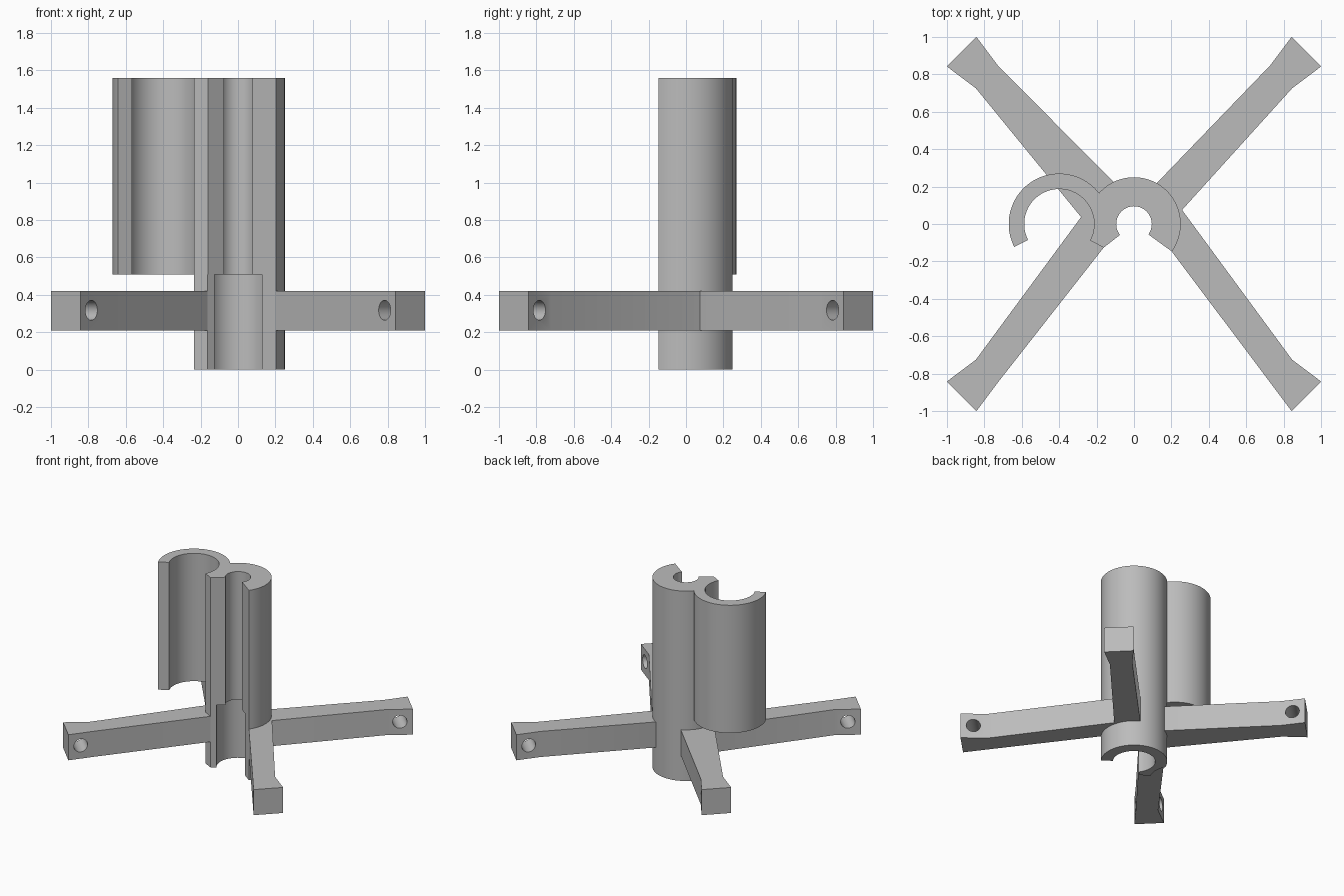
import bpy, bmesh
from math import sin, cos, radians, pi
from mathutils import Vector, Matrix

cube = bpy.data.objects.get("Cube")
if cube:
    bpy.data.objects.remove(cube, do_unlink=True)

grey = bpy.data.materials.new("plain grey")
grey.use_nodes = True
colour = (0.5, 0.5, 0.5, 1)
grey.diffuse_color = colour
grey.node_tree.nodes["Principled BSDF"].inputs["Base Color"].default_value = colour


def arc(cx, radius, start, end):
    """Points on an arc centred on the x axis, angles in degrees."""
    n = max(2, round(abs(end - start) / 6))
    angles = [radians(start + (end - start) * i / n) for i in range(n + 1)]
    return [(cx + radius * cos(a), radius * sin(a)) for a in angles]


def prism(name, outline, bottom, top):
    """Extrude a closed outline upwards."""
    bm = bmesh.new()
    face = bm.faces.new([bm.verts.new((x, y, bottom)) for x, y in outline])
    result = bmesh.ops.extrude_face_region(bm, geom=[face])
    moved = [v for v in result["geom"] if isinstance(v, bmesh.types.BMVert)]
    bmesh.ops.translate(bm, verts=moved, vec=(0, 0, top - bottom))
    bmesh.ops.recalc_face_normals(bm, faces=bm.faces)
    mesh = bpy.data.meshes.new(name)
    bm.to_mesh(mesh)
    bm.free()
    obj = bpy.data.objects.new(name, mesh)
    bpy.context.collection.objects.link(obj)
    mesh.materials.append(grey)
    return obj


def drill(obj, centre, direction, radius, length):
    """Cut a round hole along a direction."""
    bpy.ops.mesh.primitive_cylinder_add(vertices=48, radius=radius, depth=length)
    cutter = bpy.context.object
    turn = Vector(direction).to_track_quat("Z", "Y").to_matrix().to_4x4()
    cutter.matrix_world = Matrix.Translation(centre) @ turn
    cutter.hide_render = True
    cutter.data.materials.append(grey)
    mod = obj.modifiers.new("hole", "BOOLEAN")
    mod.operation, mod.solver, mod.object = "DIFFERENCE", "EXACT", cutter
    bpy.context.view_layer.objects.active = obj
    bpy.ops.object.modifier_apply(modifier=mod.name)
    bpy.data.objects.remove(cutter, do_unlink=True)


# Main tube: open at the front, hollowed on its right by the clip bore
clip_x, clip_bore = -0.4, 0.187
profile = (arc(0, 0.25, -36, 160) + arc(clip_x, clip_bore, 27, -28)
           + [(-0.162, -0.126)] + arc(0, 0.095, 218, -36))
tube = prism("main_tube", profile, 0, 1.56)
drill(tube, (0, 0, 0.205), (0, 0, 1), 0.16, 0.61)

# Side clip
clip = prism("side_clip", arc(clip_x, 0.27, -28, 207) + arc(clip_x, clip_bore, 207, -28), 0.51, 1.56)

# Arms: root points on the tube, then a flared end common to all corners
roots = {
    "back_left_arm": (1, 1, [(0.123, 0.22), (0.1, 0.17), (0.2, 0.04), (0.257, 0.075)]),
    "front_left_arm": (1, -1, [(0.2, -0.145), (0.2, 0.04), (0.257, 0.075)]),
    "back_right_arm": (-1, 1, [(-0.11, 0.225), (-0.1, 0.17), (-0.2, 0), (-0.283, 0.037)]),
    "front_right_arm": (-1, -1, [(-0.162, -0.126), (-0.2, 0), (-0.283, 0.037)]),
}
flare = [(0.845, 0.725), (1, 0.842), (0.842, 1), (0.73, 0.85)]
parts = [tube, clip]
for name, (sx, sy, root) in roots.items():
    arm = prism(name, root + [(sx * x, sy * y) for x, y in flare], 0.21, 0.42)
    drill(arm, (sx * 0.853, sy * 0.853, 0.318), (sx, -sy, 0), 0.053, 0.6)
    parts.append(arm)

# Smooth the round walls and keep the edges sharp
bpy.ops.object.select_all(action="DESELECT")
for obj in parts:
    obj.select_set(True)
bpy.context.view_layer.objects.active = tube
bpy.ops.object.shade_smooth_by_angle(angle=pi / 7)
